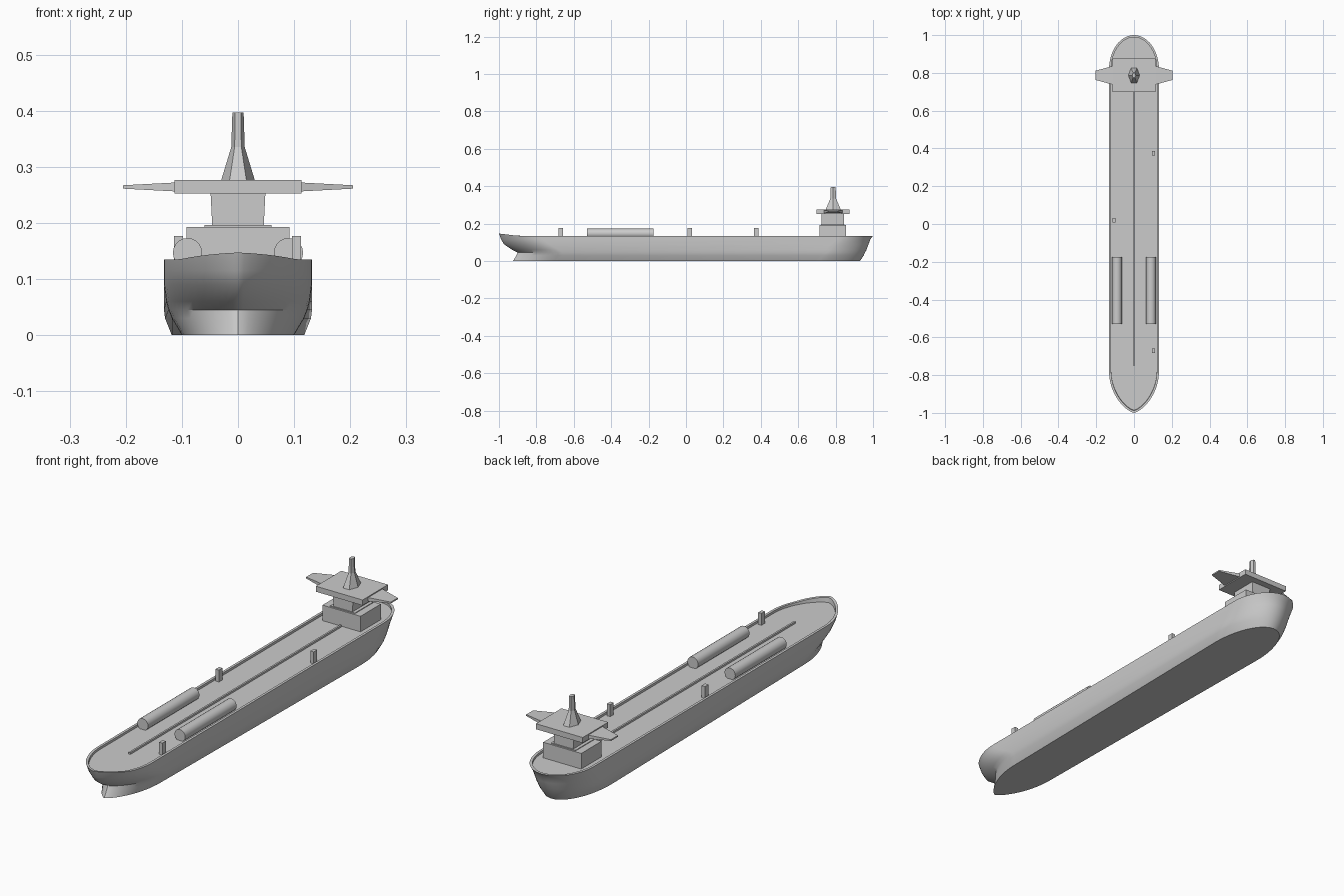
import bpy, bmesh, math
from math import cos, sin, pi

cube = bpy.data.objects.get("Cube")
if cube:
    bpy.data.objects.remove(cube, do_unlink=True)

grey = bpy.data.materials.new("ship_grey")
grey.use_nodes = True
colour = (0.6, 0.6, 0.6, 1)
grey.diffuse_color = colour
grey.node_tree.nodes["Principled BSDF"].inputs["Base Color"].default_value = colour

DECK = 0.125


def loft(name, rings, smooth=False):
    """Skin matching closed rings and cap both ends."""
    bm = bmesh.new()
    loops = [[bm.verts.new(p) for p in ring] for ring in rings]
    n = len(loops[0])
    for a, b in zip(loops, loops[1:]):
        for i in range(n):
            j = (i + 1) % n
            bm.faces.new((a[i], a[j], b[j], b[i]))
    bm.faces.new(loops[0][::-1])
    bm.faces.new(loops[-1])
    bmesh.ops.recalc_face_normals(bm, faces=bm.faces)
    mesh = bpy.data.meshes.new(name)
    bm.to_mesh(mesh)
    bm.free()
    mesh.materials.append(grey)
    obj = bpy.data.objects.new(name, mesh)
    bpy.context.collection.objects.link(obj)
    if smooth:
        bpy.ops.object.select_all(action="DESELECT")
        obj.select_set(True)
        bpy.context.view_layer.objects.active = obj
        bpy.ops.object.shade_smooth_by_angle(angle=math.radians(35))
    return obj


def rect(x, y, z, hx, hy):
    return [(x - hx, y - hy, z), (x + hx, y - hy, z), (x + hx, y + hy, z), (x - hx, y + hy, z)]


def box(name, x, y, z0, z1, hx, hy, top=1.0):
    return loft(name, [rect(x, y, z0, hx, hy), rect(x, y, z1, hx * top, hy)])


def outline(z, bow, stern, w_fore, w_aft, bow_len, stern_len, fullness, sheer=0.0):
    """Waterline with a pointed bow and an elliptical stern."""
    n = 14
    half = []
    for i in range(n + 1):
        s = (i / n) ** 1.6
        half.append((w_fore * (1 - (1 - s) ** 2) ** fullness, bow + bow_len * s))
    for i in range(n + 1):
        a = pi / 2 * i / n
        half.append((w_aft * cos(a), stern - stern_len + stern_len * sin(a)))
    half[0], half[-1] = (0, bow), (0, stern)
    pts = half + [(-x, y) for x, y in half[-2:0:-1]]
    return [(x, y, z + sheer * max(0, 1 - (y + 1) / 0.1)) for x, y in pts]


# Hull, bulwark and sunken deck
loft("hull", [
    outline(0, -0.925, 0.93, 0.1, 0.118, 0.25, 0.25, 0.75),
    outline(0.03, -0.907, 0.95, 0.118, 0.13, 0.25, 0.24, 0.75),
    outline(0.045, -0.9, 0.957, 0.124, 0.132, 0.24, 0.23, 0.75),
    outline(0.06, -0.93, 0.965, 0.128, 0.132, 0.25, 0.22, 0.75),
    outline(0.09, -0.973, 0.976, 0.132, 0.132, 0.24, 0.2, 0.75),
    outline(0.115, -0.988, 0.985, 0.132, 0.132, 0.22, 0.18, 0.72),
    outline(0.135, -1, 1, 0.132, 0.132, 0.22, 0.18, 0.7, 0.012),
    outline(0.135, -0.988, 0.988, 0.121, 0.121, 0.21, 0.17, 0.7, 0.012),
    outline(DECK, -0.985, 0.988, 0.121, 0.121, 0.21, 0.17, 0.7),
], smooth=True)

# Deck pipe and posts
box("deck_pipe", 0, -0.02, DECK, 0.133, 0.004, 0.73)
for label, x, y in (("front", 0.104, -0.67), ("middle", -0.106, 0.02), ("rear", 0.104, 0.375)):
    box(label + "_deck_post", x, y, DECK, 0.177, 0.008, 0.012)

# Cylindrical deck tanks
for label, side in (("left", 1), ("right", -1)):
    loft(label + "_tank", [
        [(side * 0.09 + 0.026 * cos(2 * pi * i / 20), y, 0.147 + 0.026 * sin(2 * pi * i / 20))
         for i in range(20)] for y in (-0.53, -0.175)], smooth=True)

# Superstructure
box("lower_deckhouse", 0, 0.785, DECK, 0.193, 0.092, 0.07)
box("deckhouse_step", 0, 0.785, 0.193, 0.196, 0.06, 0.063)
box("upper_deckhouse", 0, 0.785, 0.196, 0.252, 0.046, 0.06, 1.06)
box("bridge", 0, 0.787, 0.252, 0.276, 0.113, 0.088)

# Tapered bridge wings
for label, side in (("left", 1), ("right", -1)):
    loft(label + "_bridge_wing", [
        [(side * x, 0.787 + a * hy, 0.264 + b * hz) for a, b in ((-1, -1), (1, -1), (1, 1), (-1, 1))]
        for x, hy, hz in ((0.11, 0.05, 0.008), (0.205, 0.024, 0.003))])

# Six-sided flared funnel
loft("funnel", [
    [(rx * cos(pi * i / 3), 0.787 + ry * sin(pi * i / 3) / sin(pi / 3), z) for i in range(6)]
    for z, rx, ry in ((0.276, 0.03, 0.04), (0.335, 0.012, 0.015), (0.397, 0.01, 0.013))])
